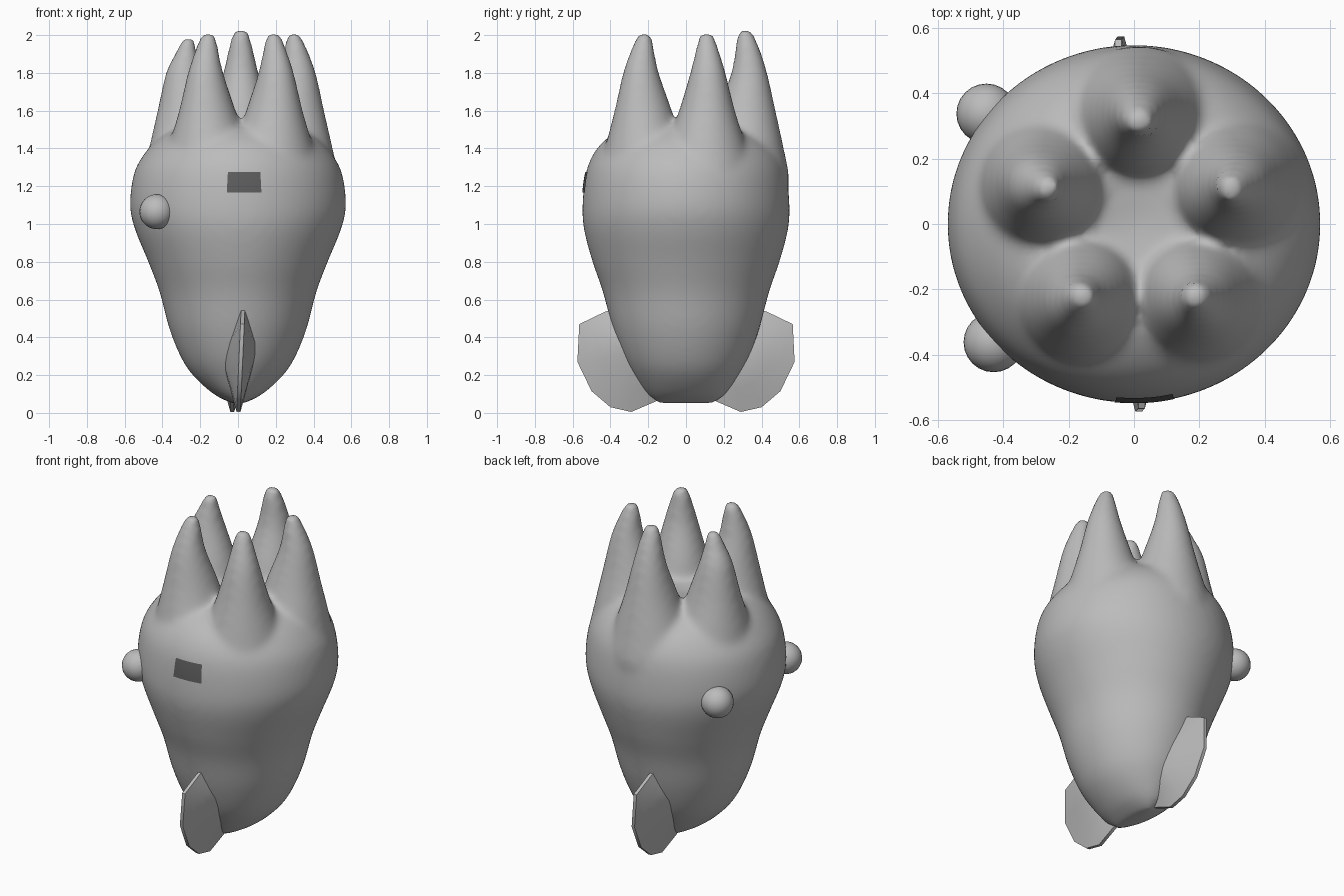
import bpy, bmesh, math
from mathutils import Vector, Matrix

if "Cube" in bpy.data.objects:
    bpy.data.objects.remove(bpy.data.objects["Cube"])


def material(name, v):
    m = bpy.data.materials.new(name)
    m.diffuse_color = (v, v, v, 1)
    m.use_nodes = True
    m.node_tree.nodes["Principled BSDF"].inputs["Base Color"].default_value = m.diffuse_color
    return m


skin = material("light grey", 0.5)
dark = material("dark grey", 0.11)


def finish(bm, name, mat):
    bmesh.ops.recalc_face_normals(bm, faces=bm.faces)
    for f in bm.faces:
        f.smooth = True
    me = bpy.data.meshes.new(name)
    bm.to_mesh(me)
    bm.free()
    me.materials.append(mat)
    ob = bpy.data.objects.new(name, me)
    bpy.context.collection.objects.link(ob)
    return ob


def refine(pts, steps=5):
    """Catmull-Rom curve through the section values."""
    out = []
    p = [Vector(pts[0])] + [Vector(q) for q in pts] + [Vector(pts[-1])]
    for a, b, c, d in zip(p, p[1:], p[2:], p[3:]):
        for k in range(steps):
            t = k / steps
            out.append(0.5 * (2 * b + (c - a) * t + (2 * a - 5 * b + 4 * c - d) * t * t
                              + (3 * b - a - 3 * c + d) * t ** 3))
    return out + [p[-1]]


def loft(bm, sections, turn=0.0, shift=(0, 0, 0), n=40):
    """Closed skin through ellipses (z, offset along local x, rx, ry)."""
    rot = Matrix.Rotation(turn, 3, 'Z')
    rings = []
    for z, off, rx, ry in refine(sections):
        rings.append([bm.verts.new(Vector(shift) + rot @ Vector((
            off + rx * math.cos(i * math.tau / n), ry * math.sin(i * math.tau / n), z)))
            for i in range(n)])
    for a, b in zip(rings, rings[1:]):
        for i in range(n):
            j = (i + 1) % n
            bm.faces.new((a[i], a[j], b[j], b[i]))
    bm.faces.new(rings[0][::-1])
    bm.faces.new(rings[-1])


# body with a crown of five blended spikes
bm = bmesh.new()
loft(bm, [(0.05, 0, 0.03, 0.15), (0.10, 0, 0.13, 0.21), (0.20, 0, 0.24, 0.28),
          (0.30, 0, 0.305, 0.335), (0.45, 0, 0.365, 0.39), (0.64, 0, 0.415, 0.44),
          (0.80, 0, 0.475, 0.495), (0.97, 0, 0.545, 0.54), (1.10, 0, 0.572, 0.548),
          (1.27, 0, 0.55, 0.53), (1.38, 0, 0.49, 0.485), (1.46, 0, 0.41, 0.41),
          (1.51, 0, 0.31, 0.31), (1.515, 0, 0.15, 0.15), (1.50, 0, 0.02, 0.02)], n=72)
for k, tip in enumerate((2.03, 1.98, 2.01, 2.01, 2.01)):
    loft(bm, [(1.10, 0.27, 0.24, 0.26), (1.25, 0.285, 0.242, 0.255), (1.40, 0.295, 0.205, 0.215),
              (1.6, 0.302, 0.155, 0.148), (1.8, 0.317, 0.096, 0.094),
              (tip - 0.08, 0.305, 0.06, 0.06), (tip, 0.293, 0.033, 0.036)],
         turn=math.radians(90 + 72 * k), shift=(0.015, 0.018, 0), n=32)
body = finish(bm, "body", skin)
rm = body.modifiers.new("blend", 'REMESH')
rm.mode = 'VOXEL'
rm.voxel_size = 0.018
rm.use_smooth_shade = True
sm = body.modifiers.new("soften", 'SMOOTH')
sm.factor = 0.5
sm.iterations = 14

# front and back foot fins: thick at the root, thin at the rim
outline = [(0.36, 0.56), (0.43, 0.535), (0.565, 0.47), (0.575, 0.27), (0.50, 0.115),
           (0.40, 0.03), (0.29, 0.005), (0.15, 0.065), (0.10, 0.14)]
for name, s, x in (("front_fin", -1, 0.035), ("back_fin", 1, -0.03)):
    bm = bmesh.new()
    levels = []
    for half, f in ((0.010, 1.0), (0.028, 0.8), (0.045, 0.6), (0.075, 0.25)):
        pair = []
        for side in (-1, 1):
            pair.append([bm.verts.new((
                x * (0.4 + z) / 0.8 - 0.015 + side * half,
                s * (0.24 + (y - 0.24) * f), 0.32 + (z - 0.32) * f)) for y, z in outline])
        levels.append(pair)
    n = len(outline)
    for i in range(n):
        j = (i + 1) % n
        (l, r) = levels[0]
        bm.faces.new((l[i], l[j], r[j], r[i]))
        for a, b in zip(levels, levels[1:]):
            for side in (0, 1):
                bm.faces.new((a[side][i], a[side][j], b[side][j], b[side][i]))
    for side in (0, 1):
        bm.faces.new(levels[-1][side])
    fin = finish(bm, name, skin)
    bpy.context.view_layer.objects.active = fin
    fin.select_set(True)
    bpy.ops.object.shade_smooth_by_angle(angle=math.radians(40))
    fin.select_set(False)

# ball eyes on the -x side
for name, loc in (("front_eye", (-0.43, -0.362, 1.065)), ("back_eye", (-0.452, 0.338, 1.065))):
    bm = bmesh.new()
    bmesh.ops.create_uvsphere(bm, u_segments=24, v_segments=16, radius=0.092)
    bmesh.ops.translate(bm, verts=bm.verts, vec=loc)
    finish(bm, name, skin)

# dark patch hugging the front of the body
bm = bmesh.new()
bmesh.ops.create_grid(bm, x_segments=8, y_segments=5, size=0.5)
for v in bm.verts:
    u, w = v.co.x, v.co.y
    v.co = (0.032 + u * (0.176 - 0.012 * w), -0.62, 1.22 + w * 0.11)
patch = finish(bm, "patch", dark)
if patch.data.polygons[0].normal.y > 0:
    patch.data.flip_normals()
sw = patch.modifiers.new("hug", 'SHRINKWRAP')
sw.target = body
sw.wrap_method = 'PROJECT'
sw.use_project_y = True
sw.use_positive_direction = True
sw.use_negative_direction = False
sw.wrap_mode = 'ABOVE_SURFACE'
sw.offset = 0.006
